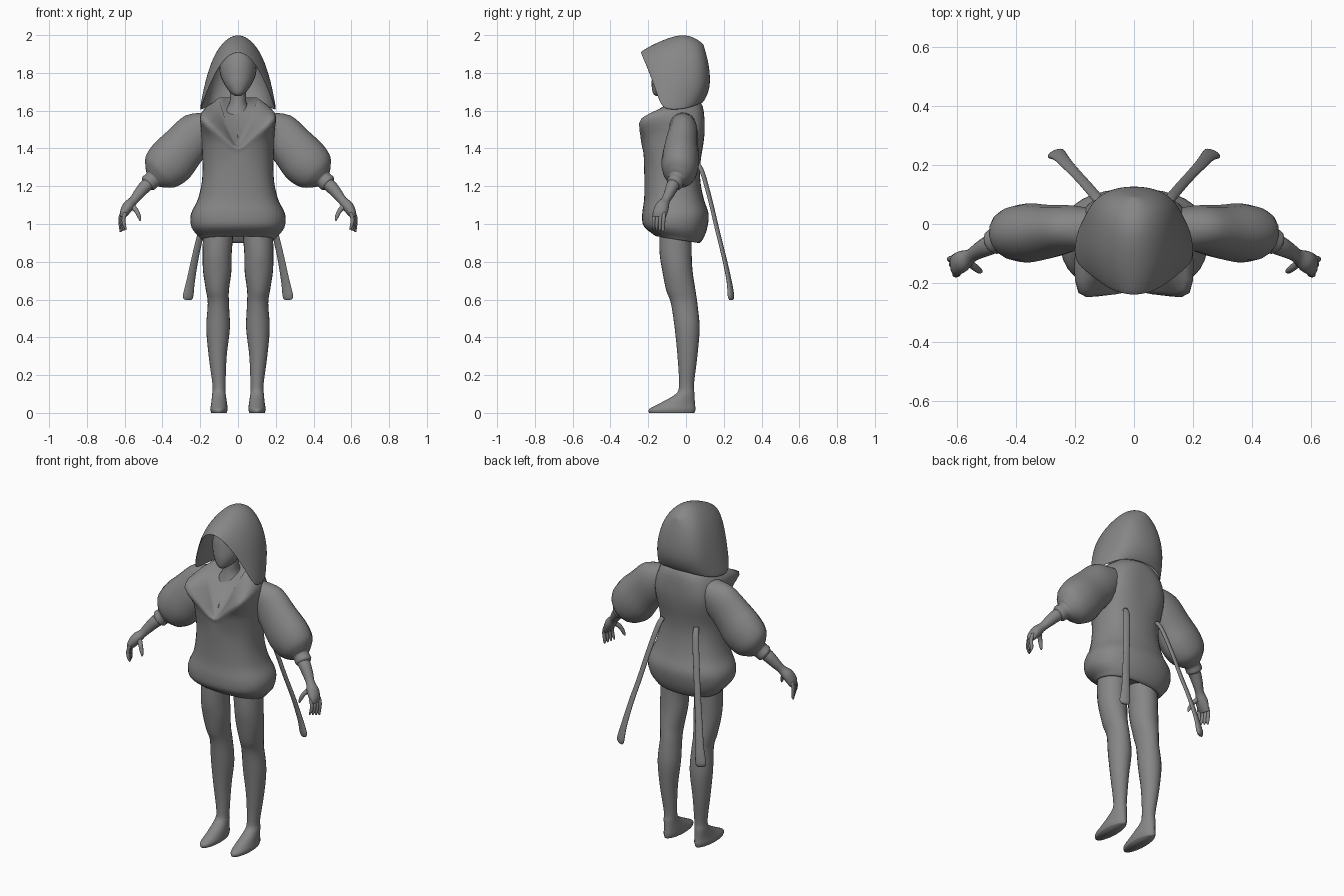
import bpy
import bmesh
from math import sin, cos, pi, copysign
from mathutils import Vector

default_cube = bpy.data.objects.get("Cube")
if default_cube:
    bpy.data.objects.remove(default_cube, do_unlink=True)

GREY = (0.24, 0.24, 0.24, 1.0)
clay = bpy.data.materials.new("plain_grey")
clay.use_nodes = True
clay.diffuse_color = GREY
clay.node_tree.nodes["Principled BSDF"].inputs["Base Color"].default_value = GREY


def spline(points, steps, closed=False):
    """Smooth curve that passes through every given point."""
    count = len(points)

    def pick(i):
        return points[i % count] if closed else points[max(0, min(count - 1, i))]

    result = []
    for i in range(count if closed else count - 1):
        before, start, end, after = (pick(i + k) for k in (-1, 0, 1, 2))
        m0, m1 = (end - before) / 2, (after - start) / 2
        for s in range(steps):
            t = s / steps
            a, b = t * t * t, t * t
            result.append(start * (2*a - 3*b + 1) + m0 * (a - 2*b + t)
                          + end * (3*b - 2*a) + m1 * (a - b))
    if not closed:
        result.append(points[-1].copy())
    return result


def finish(name, bm, mirror=False):
    mesh = bpy.data.meshes.new(name)
    bm.to_mesh(mesh)
    bm.free()
    mesh.shade_smooth()
    mesh.materials.append(clay)
    obj = bpy.data.objects.new(name, mesh)
    bpy.context.scene.collection.objects.link(obj)
    if mirror:
        obj.modifiers.new("mirror", "MIRROR")
    return obj


def loft(name, rings, mirror=False, along=4, around=2):
    """Skin a row of closed rings, smoothed both ways, with capped ends."""
    rings = [spline(ring, around, True) for ring in rings]
    columns = [spline(list(column), along) for column in zip(*rings)]
    bm = bmesh.new()
    grid = [[bm.verts.new(p) for p in row] for row in zip(*columns)]
    size = len(grid[0])
    for low, high in zip(grid, grid[1:]):
        for i in range(size):
            j = (i + 1) % size
            bm.faces.new((low[i], low[j], high[j], high[i]))
    bm.faces.new(grid[0])
    bm.faces.new(grid[-1])
    bmesh.ops.recalc_face_normals(bm, faces=bm.faces)
    return finish(name, bm, mirror)


def level_ring(z, x0, x1, y0, y1, square=1.0, drop=0.0):
    """Horizontal oval, starting at the front; drop lowers its back."""
    ring = []
    for i in range(12):
        s, c = sin(i * pi / 6), cos(i * pi / 6)
        x = (x0 + x1) / 2 + (x1 - x0) / 2 * copysign(abs(s) ** square, s)
        y = (y0 + y1) / 2 - (y1 - y0) / 2 * copysign(abs(c) ** square, c)
        ring.append(Vector((x, y, z - drop * (y - y0))))
    return ring


def tube(name, stations, mirror=True, reference=(0, 1, 0)):
    """Oval tube along a path; each station is (centre, radius across, radius along reference)."""
    centres = [Vector(s[0]) for s in stations]
    rings = []
    for i, (_, across, deep) in enumerate(stations):
        tangent = centres[min(i + 1, len(centres) - 1)] - centres[max(i - 1, 0)]
        u = Vector(reference).cross(tangent).normalized()
        v = tangent.cross(u).normalized()
        rings.append([centres[i] + u * across * cos(k * pi / 4) + v * deep * sin(k * pi / 4)
                      for k in range(8)])
    return loft(name, rings, mirror)


def mirrored_ring(half):
    """Complete a ring given from front centre round the left side to back centre."""
    half = [Vector(p) for p in half]
    return half + [Vector((-p.x, p.y, p.z)) for p in reversed(half[1:-1])]


# Legs with feet
loft("legs", [level_ring(*row) for row in (
    (1.0, .02, .185, -.14, .03), (.85, .033, .187, -.14, .03),
    (.75, .035, .185, -.125, .035), (.65, .048, .17, -.105, .05),
    (.58, .048, .16, -.08, .06), (.45, .043, .168, -.06, .072),
    (.3, .06, .155, -.045, .06), (.15, .066, .135, -.037, .042),
    (.1, .065, .137, -.055, .045), (.05, .058, .142, -.14, .047),
    (.02, .055, .147, -.195, .05), (0, .06, .142, -.195, .045))], mirror=True)

# Jacket body: gathered hem, loose waist, then the open collar folded outward
body = [level_ring(z, -w, w, front, back, .85, drop) for z, w, front, back, drop in (
    (.96, .12, -.1, .03, .1), (.935, .185, -.15, .06, .16), (.95, .205, -.18, .085, .14),
    (.99, .245, -.225, .11, .06), (1.05, .25, -.232, .12, 0), (1.13, .213, -.222, .095, 0),
    (1.22, .192, -.22, .077, 0), (1.32, .188, -.223, .076, 0))]
body.append(mirrored_ring((
    (0, -.224, 1.375), (.09, -.228, 1.42), (.165, -.19, 1.46), (.195, -.06, 1.47),
    (.17, .05, 1.48), (.1, .092, 1.48), (0, .098, 1.48))))
body.append(mirrored_ring((
    (0, -.228, 1.4), (.085, -.238, 1.475), (.185, -.235, 1.56), (.19, -.08, 1.595),
    (.145, .04, 1.6), (.08, .08, 1.615), (0, .088, 1.625))))
body.append(mirrored_ring((
    (0, -.205, 1.41), (.045, -.17, 1.49), (.075, -.14, 1.58), (.1, -.07, 1.66),
    (.09, 0, 1.67), (.05, .03, 1.67), (0, .04, 1.67))))
loft("jacket_body", body, around=3)

# Chest and neck inside the collar
loft("chest_and_neck", [level_ring(z, -w, w, front, back) for z, w, front, back in (
    (1.35, .09, -.19, 0), (1.42, .09, -.195, 0), (1.5, .09, -.168, .02),
    (1.58, .08, -.13, .03), (1.63, .05, -.115, 0), (1.67, .042, -.11, -.02),
    (1.74, .042, -.11, -.02))])

# Head with a pointed chin
loft("head", [level_ring(z, -w, w, front, back) for z, w, front, back in (
    (1.678, .015, -.16, -.11), (1.695, .04, -.176, -.07), (1.74, .072, -.182, -.01),
    (1.79, .094, -.178, .05), (1.85, .096, -.168, .065), (1.9, .075, -.145, .05),
    (1.93, .035, -.1, .01))])

# Hood: arches from the front opening to the back, each from hem to crown
arches = (
    ((.205, -.13, 1.61), (.167, -.165, 1.71), (.115, -.207, 1.82), (.062, -.238, 1.89), (0, -.25, 1.92)),
    ((.207, -.07, 1.6), (.184, -.09, 1.73), (.14, -.12, 1.86), (.078, -.145, 1.945), (0, -.15, 1.975)),
    ((.19, 0, 1.605), (.178, -.01, 1.74), (.14, -.02, 1.88), (.078, -.02, 1.98), (0, -.02, 2.025)),
    ((.14, .06, 1.625), (.156, .08, 1.72), (.132, .068, 1.87), (.074, .055, 1.96), (0, .05, 1.995)),
    ((.07, .082, 1.635), (.088, .125, 1.72), (.078, .116, 1.85), (.046, .092, 1.935), (0, .085, 1.967)),
    ((0, .09, 1.635), (0, .138, 1.72), (0, .124, 1.85), (0, .102, 1.925), (0, .092, 1.955)))
bm = bmesh.new()
grid = [[bm.verts.new(p) for p in arch] for arch in arches]
for near, far in zip(grid, grid[1:]):
    for j in range(len(near) - 1):
        bm.faces.new((near[j], far[j], far[j + 1], near[j + 1]))
hood = finish("hood", bm, mirror=True)
shell = hood.modifiers.new("cloth_thickness", "SOLIDIFY")
shell.thickness = 0.012
shell.offset = -1
smooth = hood.modifiers.new("smooth", "SUBSURF")
smooth.levels = smooth.render_levels = 3

# Balloon sleeves with a narrow cuff
tube("sleeves", (
    ((.13, -.02, 1.53), .07, .07), ((.21, -.015, 1.485), .112, .078),
    ((.285, -.025, 1.41), .12, .09), ((.355, -.03, 1.33), .13, .1),
    ((.41, -.035, 1.275), .112, .09), ((.44, -.045, 1.245), .07, .06),
    ((.452, -.05, 1.235), .047, .045), ((.475, -.06, 1.215), .046, .044),
    ((.482, -.064, 1.208), .036, .034)))

# Forearms and palms
tube("forearms", (
    ((.44, -.05, 1.24), .034, .034), ((.49, -.072, 1.2), .034, .034),
    ((.525, -.09, 1.16), .029, .028), ((.553, -.108, 1.125), .024, .024),
    ((.58, -.125, 1.095), .03, .036), ((.602, -.137, 1.06), .024, .038),
    ((.612, -.14, 1.035), .012, .032)))

# Fingers fanned from the palm, and thumbs
for i, label in enumerate(("index", "middle", "ring", "little")):
    x, y = .596 + .006 * i, -.167 + .017 * i
    tube(label + "_fingers", (
        ((x, y, 1.06), .01, .01), ((x + .01, y - .003, 1.025), .01, .01),
        ((x + .006, y - .005, .995 - .006 * i), .009, .009),
        ((x - .004 + .004 * i, y - .006, .97 - .004 * i), .004, .004)))
tube("thumbs", (
    ((.565, -.125, 1.1), .016, .014), ((.538, -.148, 1.07), .012, .012),
    ((.524, -.158, 1.04), .01, .01), ((.517, -.162, 1.018), .004, .004)))

# Ribbons hanging from the back of the waist
tube("back_ribbons", (
    ((.11, .06, 1.32), .012, .014), ((.125, .088, 1.27), .011, .018),
    ((.16, .13, 1.12), .01, .018), ((.19, .163, .98), .01, .018),
    ((.225, .2, .83), .01, .02), ((.25, .228, .7), .011, .024),
    ((.264, .238, .62), .014, .03), ((.266, .238, .598), .007, .02)),
    reference=(1, -.4, 0))
